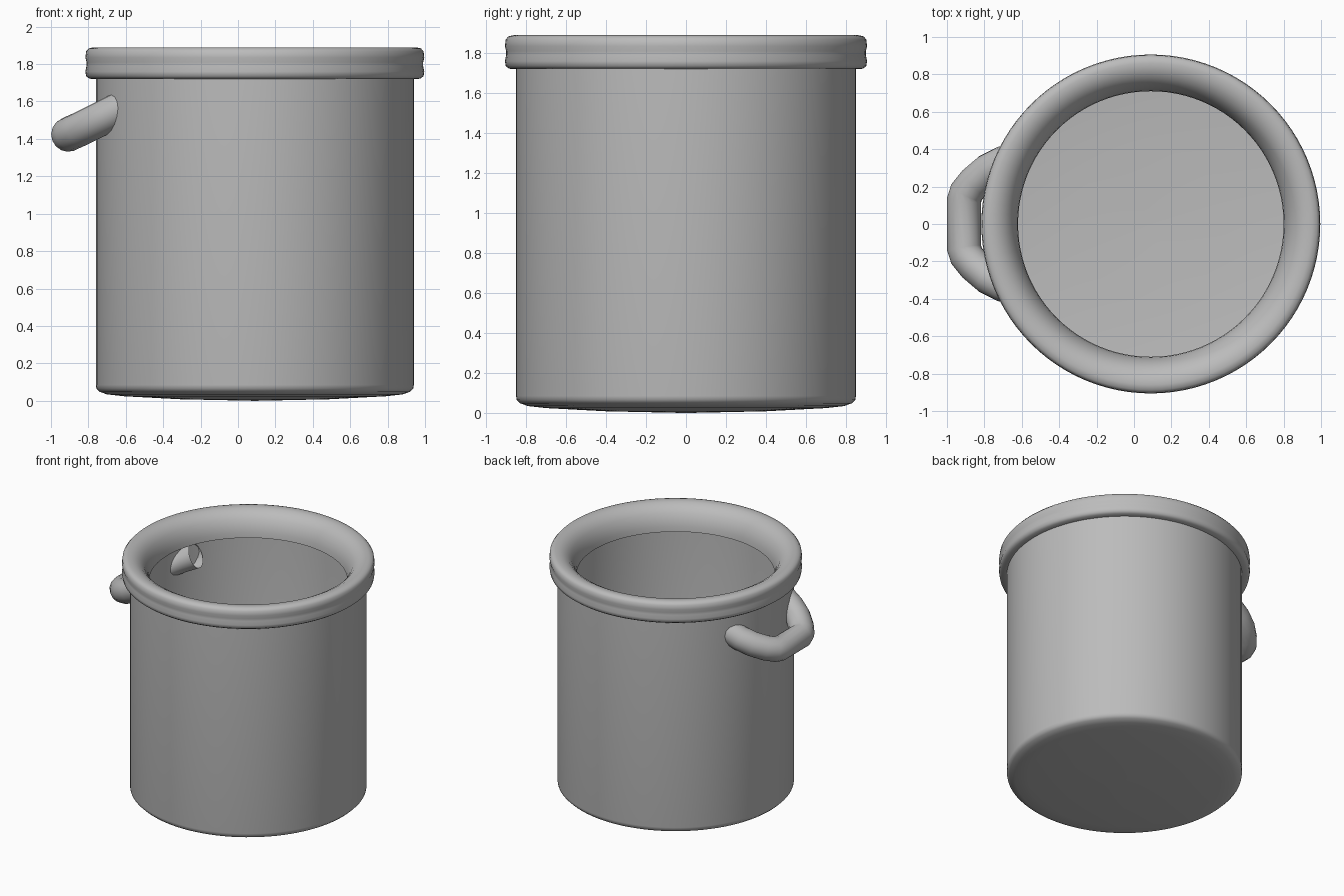
import bpy, math

cube = bpy.data.objects.get("Cube")
if cube:
    bpy.data.objects.remove(cube)

CENTRE_X = 0.09
STEPS = 96

grey = bpy.data.materials.new("plain grey")
grey.use_nodes = True
colour = (0.5, 0.5, 0.5, 1)
grey.diffuse_color = colour
grey.node_tree.nodes["Principled BSDF"].inputs["Base Color"].default_value = colour


def finish(obj, angle):
    obj.data.materials.append(grey)
    bpy.ops.object.select_all(action="DESELECT")
    obj.select_set(True)
    bpy.context.view_layer.objects.active = obj
    bpy.ops.object.shade_smooth_by_angle(angle=math.radians(angle))


def lathe(name, profile):
    """Spin a (radius, height) profile, listed from the bottom up, round the pot axis."""
    verts, faces = [], []
    for r, z in profile:
        for i in range(STEPS):
            a = math.tau * i / STEPS
            verts.append((CENTRE_X + r * math.cos(a), r * math.sin(a), z))
    for k in range(len(profile) - 1):
        for i in range(STEPS):
            j = (i + 1) % STEPS
            low, high = k * STEPS, (k + 1) * STEPS
            faces.append((low + i, low + j, high + j, high + i))
    if profile[0][0] < 0.1:
        faces.append(tuple(reversed(range(STEPS))))
    mesh = bpy.data.meshes.new(name)
    mesh.from_pydata(verts, [], faces)
    obj = bpy.data.objects.new(name, mesh)
    bpy.context.collection.objects.link(obj)
    finish(obj, 50)


# Thin-walled body with a slightly domed base
lathe("pot_body", [(0.02, 0), (0.4, 0.008), (0.7, 0.024), (0.79, 0.034),
                   (0.83, 0.048), (0.847, 0.065), (0.85, 0.085), (0.85, 1.73)])

# Rolled rim: grooved outer band, rounded top, funnel down to the opening
lathe("rolled_rim", [(0.85, 1.72), (0.885, 1.722), (0.902, 1.735), (0.906, 1.76),
                     (0.9, 1.79), (0.9, 1.81), (0.906, 1.835), (0.902, 1.868),
                     (0.888, 1.884), (0.86, 1.89), (0.82, 1.885), (0.78, 1.863),
                     (0.75, 1.83), (0.727, 1.785), (0.714, 1.74), (0.71, 1.7)])

# Drooping handle: half of the path, mirrored front to back
half = [(-0.61, 0.345, 1.57), (-0.7, 0.325, 1.525), (-0.78, 0.285, 1.485),
        (-0.85, 0.225, 1.45), (-0.895, 0.17, 1.43), (-0.908, 0.13, 1.423)]
path = half + [(x, -y, z) for x, y, z in reversed(half)]
curve = bpy.data.curves.new("handle", "CURVE")
curve.dimensions = "3D"
curve.bevel_depth = 0.092
curve.bevel_resolution = 6
spline = curve.splines.new("POLY")
spline.points.add(len(path) - 1)
for point, co in zip(spline.points, path):
    point.co = (*co, 1)
mesh_source = bpy.data.objects.new("handle_path", curve)
bpy.context.collection.objects.link(mesh_source)
bpy.context.view_layer.update()
tube = bpy.data.meshes.new_from_object(mesh_source)
bpy.data.objects.remove(mesh_source)
handle = bpy.data.objects.new("handle", tube)
bpy.context.collection.objects.link(handle)
finish(handle, 50)
